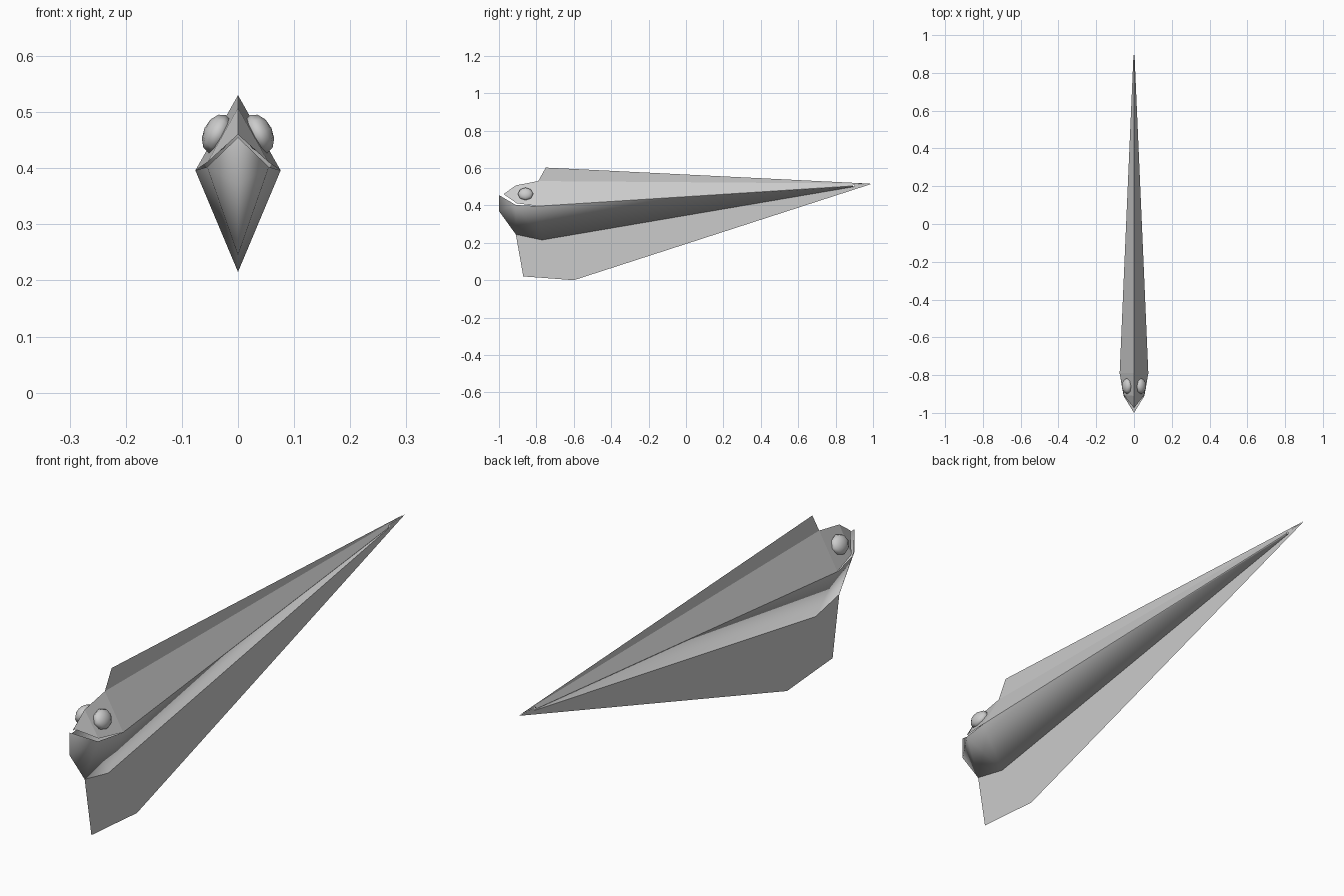
import bpy, bmesh, math

if "Cube" in bpy.data.objects:
    bpy.data.objects.remove(bpy.data.objects["Cube"])


def make_object(name, verts, faces, mirror=True, smooth=None):
    mesh = bpy.data.meshes.new(name)
    mesh.from_pydata(verts, [], faces)
    bm = bmesh.new()
    bm.from_mesh(mesh)
    bmesh.ops.recalc_face_normals(bm, faces=bm.faces)
    # Turn the half shell outward (+x side)
    if mirror and sum(f.normal.x * f.calc_area() for f in bm.faces) < 0:
        bmesh.ops.reverse_faces(bm, faces=bm.faces)
    bm.to_mesh(mesh)
    bm.free()
    obj = bpy.data.objects.new(name, mesh)
    bpy.context.collection.objects.link(obj)
    if mirror:
        mod = obj.modifiers.new("mirror", 'MIRROR')
        mod.merge_threshold = 0.0005
    if smooth:
        bpy.ops.object.select_all(action='DESELECT')
        obj.select_set(True)
        bpy.context.view_layer.objects.active = obj
        bpy.ops.object.shade_smooth_by_angle(angle=math.radians(smooth))
    return obj


# Upper head and back: ridge on the centre line, rim on the widest line
make_object("upper_body", [
    (0, -0.975, 0.46), (0, -0.91, 0.507), (0, -0.79, 0.53), (0, 0.9, 0.517),
    (0.054, -0.905, 0.411), (0.076, -0.79, 0.396), (0.003, 0.89, 0.504)],
    [(0, 4, 1), (1, 4, 5, 2), (2, 5, 6, 3)])

# Lower jaw and belly: rim down to the keel
make_object("lower_body", [
    (0, -1.0, 0.455), (0.055, -0.91, 0.402), (0.076, -0.79, 0.396),
    (0.003, 0.89, 0.504),
    (0, -1.0, 0.37), (0, -0.91, 0.245), (0, -0.77, 0.215), (0, 0.9, 0.5)],
    [(0, 4, 1), (4, 5, 1), (1, 5, 6, 2), (2, 6, 7, 3)], smooth=35)

# Paper-thin fins on the centre plane
fins = {
    "dorsal_fin": [(-0.79, 0.53), (-0.75, 0.602), (0.99, 0.516), (0.9, 0.512)],
    "belly_fin": [(-0.91, 0.245), (-0.87, 0.02), (-0.77, 0.013), (-0.6, 0.0),
                  (0.99, 0.514), (0.9, 0.512), (0.9, 0.5), (-0.77, 0.215)],
}
for name, outline in fins.items():
    make_object(name, [(0, y, z) for y, z in outline],
                [tuple(range(len(outline)))], mirror=False)

# Bulging low-poly eyes
for side, label in ((1, "right"), (-1, "left")):
    bpy.ops.mesh.primitive_uv_sphere_add(
        segments=8, ring_count=6, radius=1,
        location=(side * 0.037, -0.858, 0.461),
        rotation=(0, side * math.radians(65), 0))
    eye = bpy.context.object
    eye.name = label + "_eye"
    eye.scale = (0.037, 0.042, 0.025)
    bpy.ops.object.shade_smooth_by_angle(angle=math.radians(60))
